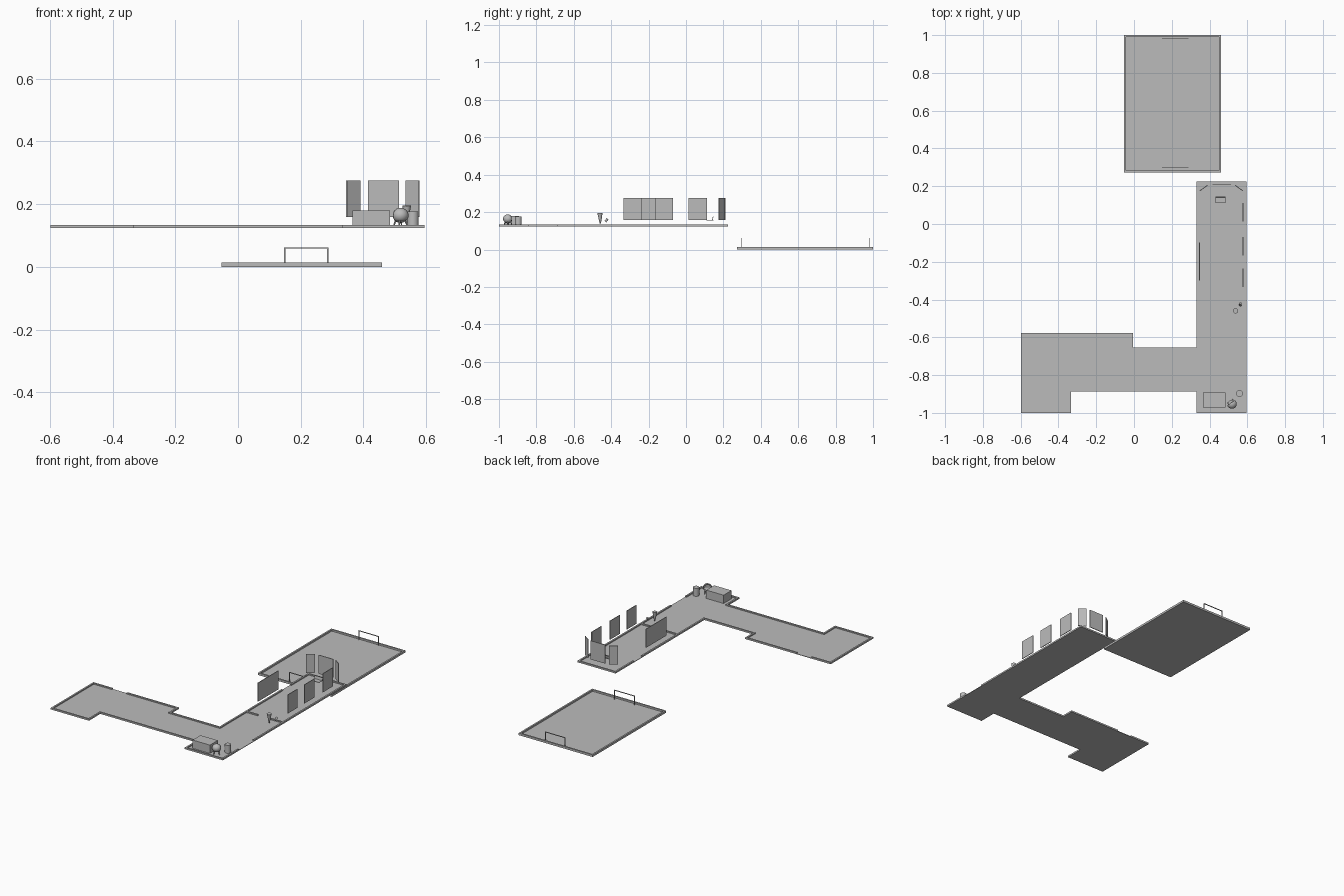
import bpy, bmesh
from math import radians, atan2, hypot, sin, cos, pi
from mathutils import Vector, Matrix

if "Cube" in bpy.data.objects:
    bpy.data.objects.remove(bpy.data.objects["Cube"])

grey = bpy.data.materials.new("plain_grey")
grey.use_nodes = True
grey.diffuse_color = (0.5, 0.5, 0.5, 1)
grey.node_tree.nodes["Principled BSDF"].inputs["Base Color"].default_value = (0.5, 0.5, 0.5, 1)


def finish(name, bm, smooth=False):
    bmesh.ops.recalc_face_normals(bm, faces=bm.faces)
    mesh = bpy.data.meshes.new(name)
    bm.to_mesh(mesh)
    bm.free()
    mesh.materials.append(grey)
    ob = bpy.data.objects.new(name, mesh)
    bpy.context.collection.objects.link(ob)
    if smooth:
        bpy.ops.object.select_all(action="DESELECT")
        ob.select_set(True)
        bpy.context.view_layer.objects.active = ob
        bpy.ops.object.shade_smooth_by_angle(angle=radians(40))
    return ob


def add_box(bm, centre, size, turn=0, tilt=0):
    m = (Matrix.Translation(centre) @ Matrix.Rotation(turn, 4, "Z")
         @ Matrix.Rotation(tilt, 4, "X") @ Matrix.Diagonal((*size, 1)))
    bmesh.ops.create_cube(bm, size=1, matrix=m)


def add_cone(bm, base, top, r1, r2, sides=20):
    a, b = Vector(base), Vector(top)
    m = (Matrix.Translation((a + b) / 2)
         @ (b - a).to_track_quat("Z", "Y").to_matrix().to_4x4())
    bmesh.ops.create_cone(bm, cap_ends=True, segments=sides, radius1=r1,
                          radius2=r2, depth=(b - a).length, matrix=m)


def floor_with_walls(name, outline, z, top, gaps={}, t=0.01, slab=0.003):
    # thin floor slab
    bm = bmesh.new()
    face = bm.faces.new([bm.verts.new((x, y, z)) for x, y in outline])
    up = bmesh.ops.extrude_face_region(bm, geom=[face])["geom"]
    bmesh.ops.translate(bm, vec=(0, 0, slab),
                        verts=[v for v in up if isinstance(v, bmesh.types.BMVert)])
    finish(name + "_floor", bm)

    # low walls just inside the outline, split at doorways
    bm = bmesh.new()
    pts = [Vector(p) for p in outline]
    n = len(pts)
    for i in range(n):
        p, q = pts[i], pts[(i + 1) % n]
        d = (q - p).normalized()
        inward = Vector((-d.y, d.x))
        before = (p - pts[i - 1]).cross(q - p) < 0
        after = (q - p).cross(pts[(i + 2) % n] - q) < 0
        start = -t if before else 0
        end = (q - p).length + (t if after else 0)
        spans = [(start, end)]
        if i in gaps:
            spans = [(start, gaps[i][0]), (gaps[i][1], end)]
        for a, b in spans:
            c = p + d * (a + b) / 2 + inward * t / 2
            add_box(bm, (c.x, c.y, (z + slab + top) / 2), (b - a, t, top - z - slab),
                    turn=atan2(d.y, d.x))
    finish(name + "_walls", bm)


# Sports field with two goals
floor_with_walls("field", [(-.053, .272), (.46, .272), (.46, 1), (-.053, 1)], 0, .013)
for name, y in (("front_goal", .298), ("back_goal", .983)):
    bm = bmesh.new()
    for x in (.149, .286):
        add_box(bm, (x, y, .0325), (.004, .004, .059))
    add_box(bm, (.2175, y, .06), (.141, .004, .004))
    finish(name, bm)

# Office floor: left room, corridor and right wing
FLOOR = .124
office = [(-.598, -1), (-.333, -1), (-.333, -.888), (.331, -.888), (.331, -1), (.595, -1),
          (.595, .224), (.331, .224), (.331, -.654), (-.006, -.654), (-.006, -.578), (-.598, -.578)]
floor_with_walls("office", office, FLOOR, .134,
                 {5: (.16, .31), 7: (.182, .266), 10: (.356, .457)})
bm = bmesh.new()
for a, b in ((.341, .418), (.503, .585)):
    add_box(bm, ((a + b) / 2, -.397, .1305), (b - a, .01, .007))
finish("partition_wall", bm)

# Hanging panels, each given by its two ends in plan
panels = {
    "left_panel": ((.347, -.3), (.347, -.098)),
    "right_panel_front": ((.577, -.333), (.577, -.236)),
    "right_panel_middle": ((.577, -.167), (.577, -.07)),
    "right_panel_back": ((.577, .014), (.577, .112)),
    "back_panel": ((.415, .208), (.514, .208)),
    "back_corner_panel_left": ((.535, .205), (.577, .175)),
    "back_corner_panel_right": ((.348, .175), (.389, .205)),
}
for name, (a, b) in panels.items():
    bm = bmesh.new()
    dx, dy = b[0] - a[0], b[1] - a[1]
    add_box(bm, ((a[0] + b[0]) / 2, (a[1] + b[1]) / 2, .217),
            (hypot(dx, dy), .004, .117), turn=atan2(dy, dx))
    finish(name, bm)

# Laptop floating in front of the back panel
bm = bmesh.new()
add_box(bm, (.458, .128, .157), (.054, .036, .003))
add_box(bm, (.458, .143, .166), (.054, .003, .02), tilt=radians(-12))
finish("laptop", bm)

# Reception desk
bm = bmesh.new()
add_box(bm, (.425, -.932, .153), (.12, .078, .052))
finish("desk", bm)

# Rounded chair: shell back, round seat and four splayed legs
cx, cy = .518, -.952
bm = bmesh.new()
bmesh.ops.create_uvsphere(bm, u_segments=20, v_segments=12, radius=1)
bmesh.ops.bisect_plane(bm, geom=bm.verts[:] + bm.edges[:] + bm.faces[:], plane_co=(0, .25, 0),
                       plane_no=(0, 1, 0), clear_outer=True)
bmesh.ops.transform(bm, verts=bm.verts, matrix=Matrix.Translation((cx, cy, .164))
                    @ Matrix.Rotation(radians(35), 4, "Z") @ Matrix.Diagonal((.026, .026, .024, 1)))
shell = finish("chair_shell", bm, smooth=True)
thick = shell.modifiers.new("thickness", "SOLIDIFY")
thick.thickness = .003
bm = bmesh.new()
add_cone(bm, (cx, cy, .15), (cx, cy, .158), .021, .021)
finish("chair_seat", bm, smooth=True)
bm = bmesh.new()
for k in range(4):
    a = radians(35) + pi / 4 + k * pi / 2
    add_cone(bm, (cx + .023 * cos(a), cy + .023 * sin(a), FLOOR + .003),
             (cx + .014 * cos(a), cy + .014 * sin(a), .152), .002, .003, 8)
finish("chair_legs", bm)

# Round bin beside the desk
bm = bmesh.new()
add_cone(bm, (.558, -.897, FLOOR + .003), (.558, -.897, .177), .018, .018, 24)
finish("bin", bm, smooth=True)

# Upturned cone and small tilted rod near the partition
bm = bmesh.new()
add_cone(bm, (.538, -.458, .138), (.538, -.46, .195), .003, .014)
finish("upturned_cone", bm, smooth=True)
bm = bmesh.new()
add_cone(bm, (.563, -.431, .149), (.563, -.419, .165), .006, .006, 12)
finish("tilted_rod", bm, smooth=True)
